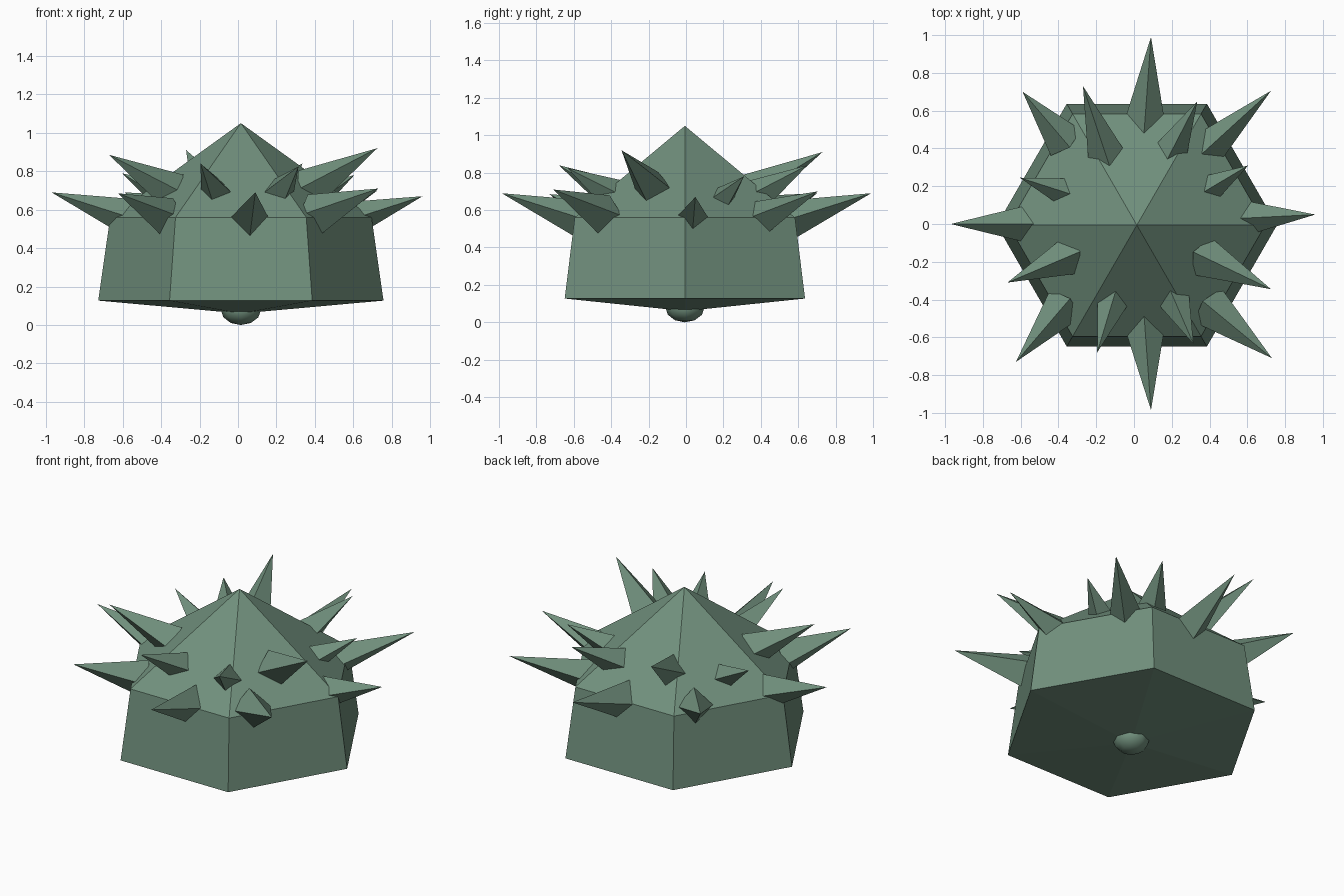
import bpy, bmesh, math
from mathutils import Vector

cube = bpy.data.objects.get("Cube")
if cube:
    bpy.data.objects.remove(cube, do_unlink=True)

CENTRE = Vector((0.015, -0.006, 0))

green = bpy.data.materials.new("grey_green")
green.use_nodes = True
COLOUR = (0.165, 0.28, 0.205, 1)
green.diffuse_color = COLOUR
bsdf = green.node_tree.nodes["Principled BSDF"]
bsdf.inputs["Base Color"].default_value = COLOUR
bsdf.inputs["Roughness"].default_value = 0.8


def add_object(name, bm):
    bmesh.ops.recalc_face_normals(bm, faces=bm.faces)
    mesh = bpy.data.meshes.new(name)
    bm.to_mesh(mesh)
    bm.free()
    mesh.materials.append(green)
    obj = bpy.data.objects.new(name, mesh)
    bpy.context.collection.objects.link(obj)
    return obj


def spike(name, base, tip, radius):
    """Four-sided pyramid with one ridge on top and one below."""
    base, tip = Vector(base), Vector(tip)
    axis = (tip - base).normalized()
    side = axis.cross(Vector((0, 0, 1))).normalized()
    up = side.cross(axis)
    bm = bmesh.new()
    ring = [bm.verts.new(base + radius * d) for d in (up, side, -up, -side)]
    point = bm.verts.new(tip)
    bm.faces.new(ring)
    for a, b in zip(ring, ring[1:] + ring[:1]):
        bm.faces.new((a, b, point))
    return add_object(name, bm)


# Six-sided shell: low point, lower rim, upper rim, peak
bm = bmesh.new()
low, peak = (bm.verts.new(CENTRE + Vector((0, 0, z))) for z in (0.06, 1.05))
rims = []
for radius, z in ((0.742, 0.127), (0.68, 0.56)):
    rims.append([bm.verts.new(CENTRE + Vector((radius * math.cos(k * math.pi / 3),
                                               radius * math.sin(k * math.pi / 3), z)))
                 for k in range(6)])
for k in range(6):
    n = (k + 1) % 6
    bm.faces.new((low, rims[0][n], rims[0][k]))
    bm.faces.new((rims[0][k], rims[0][n], rims[1][n], rims[1][k]))
    bm.faces.new((rims[1][k], rims[1][n], peak))
add_object("shell", bm)

# Rounded knob underneath
bm = bmesh.new()
bmesh.ops.create_uvsphere(bm, u_segments=8, v_segments=6, radius=1)
bmesh.ops.scale(bm, verts=bm.verts, vec=(0.105, 0.105, 0.08))
bmesh.ops.translate(bm, verts=bm.verts, vec=CENTRE + Vector((0, 0, 0.08)))
for face in bm.faces:
    face.smooth = True
add_object("bottom_knob", bm)

# Lower spikes: base x, y, then tip x, y, z and base radius
lower = {
    "front": (0.055, -0.51, 0.09, -0.985, 0.69, 0.115),
    "front_left": (0.39, -0.43, 0.73, -0.71, 0.71, 0.115),
    "left": (0.56, 0.03, 0.96, 0.05, 0.67, 0.1),
    "back_left": (0.38, 0.39, 0.725, 0.705, 0.7, 0.1),
    "back": (0.055, 0.51, 0.09, 0.99, 0.69, 0.115),
    "back_right": (-0.36, 0.43, -0.59, 0.7, 0.69, 0.105),
    "right": (-0.52, 0, -0.97, 0, 0.69, 0.11),
    "front_right": (-0.36, -0.42, -0.625, -0.73, 0.685, 0.11),
}
# Upper spikes sit between the lower ones and point more steeply
upper = {
    "front_left": (0.2, -0.37, 0.315, -0.635, 0.825, 0.095),
    "left_front": (0.36, -0.17, 0.725, -0.345, 0.92, 0.11),
    "left_back": (0.37, 0.17, 0.605, 0.31, 0.78, 0.085),
    "back_left": (0.18, 0.35, 0.335, 0.65, 0.84, 0.1),
    "back_right": (-0.14, 0.34, -0.27, 0.73, 0.91, 0.105),
    "right_back": (-0.355, 0.165, -0.605, 0.245, 0.79, 0.08),
    "right_front": (-0.33, -0.165, -0.67, -0.31, 0.885, 0.105),
    "front_right": (-0.1, -0.365, -0.195, -0.68, 0.84, 0.095),
}
for level, table, slope in (("lower", lower, 0.32), ("upper", upper, 0.53)):
    for place, (bx, by, tx, ty, tz, radius) in table.items():
        drop = slope * math.hypot(tx - bx, ty - by)
        spike(f"{level}_spike_{place}", (bx, by, tz - drop), (tx, ty, tz), radius)
